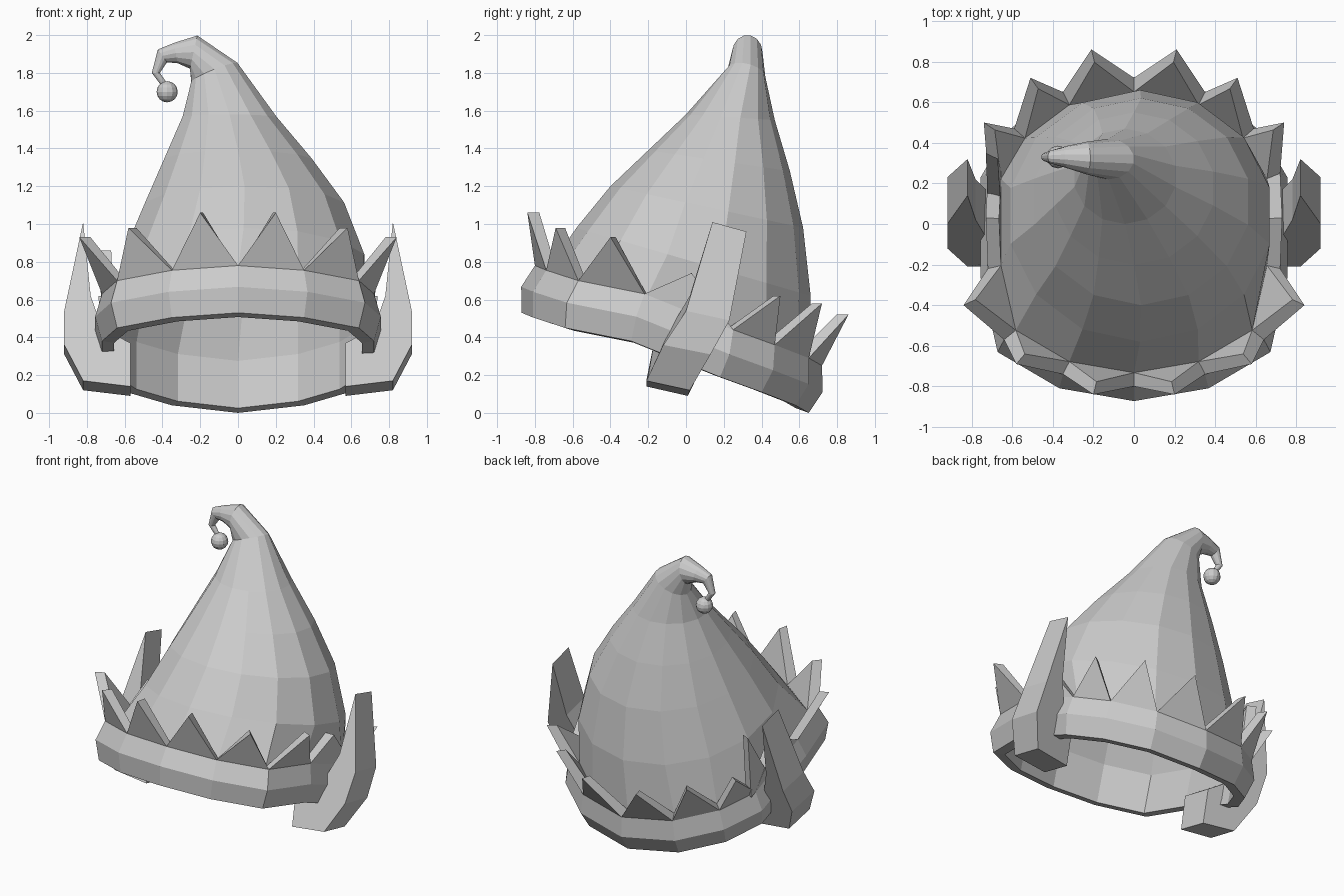
import bpy
import bmesh
import math
from mathutils import Vector

cube = bpy.data.objects.get("Cube")
if cube:
    bpy.data.objects.remove(cube, do_unlink=True)

grey = bpy.data.materials.new("light_grey")
grey.use_nodes = True
colour = (0.6, 0.6, 0.6, 1)
grey.diffuse_color = colour
grey.node_tree.nodes["Principled BSDF"].inputs["Base Color"].default_value = colour


def finish(name, bm):
    """Turn a bmesh into a flat shaded object with the shared material."""
    bmesh.ops.recalc_face_normals(bm, faces=bm.faces)
    mesh = bpy.data.meshes.new(name)
    bm.to_mesh(mesh)
    bm.free()
    mesh.materials.append(grey)
    obj = bpy.data.objects.new(name, mesh)
    bpy.context.collection.objects.link(obj)
    return obj


def loft(bm, rings, closed=False):
    """Bridge rings of equal length with quads."""
    loops = [[bm.verts.new(p) for p in ring] for ring in rings]
    pairs = list(zip(loops, loops[1:]))
    if closed:
        pairs.append((loops[-1], loops[0]))
    for low, high in pairs:
        for i in range(len(low)):
            j = (i + 1) % len(low)
            bm.faces.new((low[i], low[j], high[j], high[i]))
    return loops


def prism(name, front, back):
    """Solid between two matching outlines."""
    bm = bmesh.new()
    a, b = loft(bm, [front, back])
    bm.faces.new(a)
    bm.faces.new(b)
    return finish(name, bm)


def flip(p):
    return Vector((-p[0], p[1], p[2]))


# Tilted brim: outer top edge from front to back, mirrored to a full ring
half = [Vector(p) for p in (
    (0, -.80, .78), (.35, -.74, .755), (.64, -.57, .70), (.72, -.22, .63),
    (.72, .25, .44), (.59, .47, .36), (.35, .65, .29), (0, .72, .25))]
edge = half + [flip(p) for p in reversed(half[1:-1])]
count = len(edge)
centre = Vector((0, -.05, .53))
drop = Vector((0, -.07, -.25))


def inward(p, factor=.91):
    return centre + (p - centre) * factor


inner = [inward(p) for p in edge]
bulge = [inward(p, 1.05) + drop / 2 for p in edge]
bottom = [p + drop for p in edge]
bottom_inner = [p + drop for p in inner]
bm = bmesh.new()
loft(bm, [edge, bulge, bottom, bottom_inner, inner], closed=True)
finish("brim", bm)

# Cone and curled tip: centre, sideways radius, backward radius
sections = [
    ((.03, .04, .80), (.655, 0, 0), (0, .62, -.18)),
    ((.035, .11, 1.09), (.54, 0, 0), (0, .51, -.11)),
    ((0, .175, 1.335), (.40, 0, 0), (0, .375, -.055)),
    ((-.045, .235, 1.565), (.255, 0, 0), (0, .235, -.015)),
    ((-.125, .32, 1.80), (.125, 0, .05), (0, .10, -.02)),
    ((-.235, .325, 1.91), (.02, 0, .09), (0, .08, 0)),
    ((-.33, .33, 1.905), (-.01, 0, .055), (0, .055, 0)),
    ((-.40, .33, 1.89), (-.025, 0, .035), (0, .035, 0)),
    ((-.435, .33, 1.80), (-.022, 0, 0), (0, .022, 0)),
    ((-.395, .33, 1.745), (-.012, 0, -.012), (0, .012, 0)),
]
rings = [inner]
for c, u, v in sections:
    ring = []
    for i in range(count):
        a = math.tau * i / count
        ring.append(Vector(c) + Vector(u) * math.sin(a) - Vector(v) * math.cos(a))
    rings.append(ring)
bm = bmesh.new()
loops = loft(bm, rings)
bm.faces.new(loops[-1])
finish("hat_cone", bm)

# Bell hanging from the tip
bm = bmesh.new()
bmesh.ops.create_uvsphere(bm, u_segments=12, v_segments=8, radius=.056)
bmesh.ops.translate(bm, verts=bm.verts, vec=(-.375, .33, 1.70))
finish("bell", bm)


# Pointed trim standing on the brim
def spike(name, a, b, tip):
    tip_in = tip - Vector((tip.x, tip.y, 0)).normalized() * .065
    prism(name, [a, b, tip], [inward(a), inward(b), tip_in])


tips = [(.2, -.84, 1.06), (.58, -.69, .98), (.84, -.40, .93), (.73, .03, .74),
        (.74, .50, .62), (.51, .72, .58), (.21, .86, .52)]
for i, tip in enumerate(tips):
    spike(f"left_point_{i + 1}", half[i], half[i + 1], Vector(tip))
    spike(f"right_point_{i + 1}", flip(half[i]), flip(half[i + 1]), flip(tip))
spike("right_extra_point", Vector((-.72, .10, .50)), Vector((-.72, .30, .42)),
      Vector((-.73, .35, .86)))

# Ears: x, z, front y and back y around the hooked outline
ear = [(.82, 1.01, .14, .32), (.92, .54, 0, .23), (.92, .36, -.12, .13),
       (.82, .17, -.21, .02), (.57, .14, -.21, .01), (.57, .37, -.17, .06),
       (.72, .45, -.08, .16), (.78, .62, .02, .22)]
front = [Vector((x, y, z)) for x, z, y, _ in ear]
back = [Vector((x, y, z - .05)) for x, z, _, y in ear]
prism("left_ear", front, back)
prism("right_ear", [flip(p) for p in front], [flip(p) for p in back])
